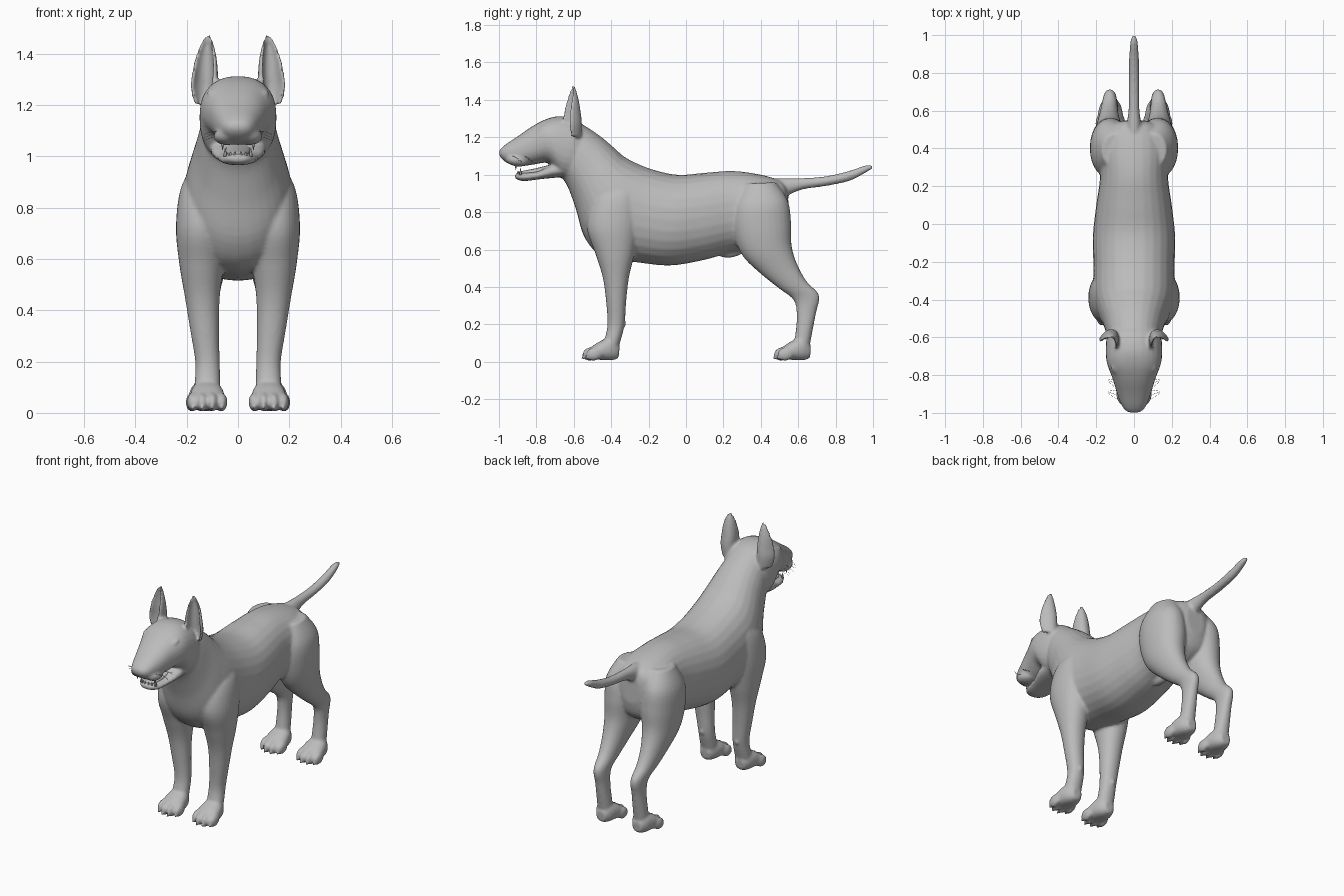
import bpy, bmesh, math
from mathutils import Vector, Matrix

coat = bpy.data.materials.new("warm_grey")
coat.diffuse_color = (0.5, 0.5, 0.5, 1)


def spline(rows, steps=5):
    """Catmull-Rom interpolation through rows of numbers."""
    out = []
    for i in range(len(rows) - 1):
        p0, p1, p2, p3 = (rows[max(i - 1, 0)], rows[i], rows[i + 1],
                          rows[min(i + 2, len(rows) - 1)])
        for s in range(steps):
            t = s / steps
            out.append([0.5 * (2 * b + (c - a) * t + (2 * a - 5 * b + 4 * c - d) * t * t
                               + (3 * b - a - 3 * c + d) * t ** 3)
                        for a, b, c, d in zip(p0, p1, p2, p3)])
    return out + [list(rows[-1])]


def skin(bm, rings):
    vs = [[bm.verts.new(p) for p in r] for r in rings]
    n = len(vs[0])
    for a, b in zip(vs, vs[1:]):
        for i in range(n):
            bm.faces.new((a[i], a[(i + 1) % n], b[(i + 1) % n], b[i]))
    bm.faces.new(vs[0])
    bm.faces.new(vs[-1][::-1])


def loft(bm, rows, power=2.0, side=1, n=28):
    """Rows: y, z of one edge, y, z of the opposite edge, half width, centre x."""
    rings = []
    for ya, za, yb, zb, w, x in spline([r if len(r) == 6 else (*r, 0) for r in rows]):
        mid = Vector((x, (ya + yb) / 2, (za + zb) / 2))
        half = Vector((0, (ya - yb) / 2, (za - zb) / 2))
        ring = []
        for k in range(n):
            c, s = math.cos(k * math.tau / n), math.sin(k * math.tau / n)
            c, s = (math.copysign(abs(v) ** (2 / power), v) for v in (c, s))
            p = mid + half * s + Vector((max(w, 0.003) * c, 0, 0))
            ring.append((p.x * side, p.y, p.z))
        rings.append(ring)
    skin(bm, rings)


def ball(bm, pos, size, pitch=0.0):
    m = Matrix.Translation(pos) @ Matrix.Rotation(pitch, 4, 'X') @ Matrix.Diagonal((*size, 1))
    bmesh.ops.create_uvsphere(bm, u_segments=20, v_segments=12, radius=1, matrix=m)


def ear(bm, side):
    """Upright pointed cup, open to the front and outside."""
    rows = [(1.20, 0.118, -0.600, 0.045, 0.045), (1.27, 0.125, -0.605, 0.054, 0.055),
            (1.33, 0.122, -0.606, 0.051, 0.050), (1.39, 0.120, -0.604, 0.042, 0.036),
            (1.44, 0.118, -0.603, 0.026, 0.022), (1.478, 0.115, -0.603, 0.007, 0.008)]
    turn = Matrix.Rotation(math.radians(22), 3, 'Z')
    rings = []
    for z, x, y, w, d in spline(rows):
        outer = [(w * math.cos(a), d * (1.5 * math.sin(a) - 0.6))
                 for a in [math.pi * k / 14 for k in range(15)]]
        inner = [(0.72 * w * math.cos(a), d * (1.05 * math.sin(a) - 0.7))
                 for a in [math.pi * k / 14 for k in range(14, -1, -1)]]
        ring = []
        for u, v in outer + inner:
            p = turn @ Vector((u, v, 0))
            ring.append(((x + p.x) * side, y + p.y, z))
        rings.append(ring)
    skin(bm, rings)


def paw(bm, y, x, side):
    """Paw with four toes; y is the front of the toes."""
    loft(bm, [(y + 0.20, 0.085, y + 0.195, 0.02, 0.03, x), (y + 0.16, 0.13, y + 0.16, 0.008, 0.055, x),
              (y + 0.10, 0.112, y + 0.10, 0.01, 0.068, x), (y + 0.05, 0.08, y + 0.05, 0.015, 0.06, x),
              (y + 0.03, 0.06, y + 0.03, 0.025, 0.04, x)], 2.3, side)
    for dx, dy in ((-0.057, 0.065), (-0.02, 0.045), (0.02, 0.045), (0.057, 0.065)):
        ball(bm, (side * (x + dx), y + dy, 0.042), (0.022, 0.045, 0.036), 0.25)
        ball(bm, (side * (x + dx), y + dy - 0.035, 0.022), (0.007, 0.02, 0.012), 0.4)


def finish(bm, name):
    bmesh.ops.recalc_face_normals(bm, faces=bm.faces)
    mesh = bpy.data.meshes.new(name)
    bm.to_mesh(mesh)
    bm.free()
    mesh.materials.append(coat)
    mesh.shade_smooth()
    ob = bpy.data.objects.new(name, mesh)
    bpy.context.collection.objects.link(ob)
    return ob


body = bmesh.new()
# Torso and neck, rump to throat
loft(body, [(0.545, 0.92, 0.55, 0.75, 0.06), (0.51, 0.965, 0.52, 0.66, 0.14),
            (0.40, 1.0, 0.42, 0.60, 0.185), (0.25, 1.02, 0.25, 0.585, 0.18),
            (0.10, 1.01, 0.10, 0.545, 0.20), (-0.05, 1.0, -0.08, 0.515, 0.218),
            (-0.20, 1.035, -0.25, 0.53, 0.215), (-0.32, 1.09, -0.44, 0.56, 0.215),
            (-0.38, 1.14, -0.54, 0.66, 0.195), (-0.45, 1.20, -0.59, 0.82, 0.165),
            (-0.53, 1.255, -0.63, 0.93, 0.145), (-0.58, 1.28, -0.66, 0.98, 0.13)], 2.2)
# Skull and muzzle
loft(body, [(-0.50, 1.20, -0.55, 1.0, 0.10), (-0.57, 1.285, -0.60, 0.97, 0.14),
            (-0.66, 1.313, -0.67, 0.985, 0.15), (-0.74, 1.30, -0.735, 1.06, 0.143),
            (-0.82, 1.26, -0.81, 1.055, 0.115), (-0.90, 1.205, -0.89, 1.045, 0.09),
            (-0.96, 1.165, -0.95, 1.06, 0.068), (-0.99, 1.14, -0.985, 1.085, 0.045),
            (-1.0, 1.125, -0.998, 1.105, 0.02)], 2.3)
# Lower jaw
loft(body, [(-0.64, 1.08, -0.64, 0.99, 0.11), (-0.72, 1.055, -0.72, 0.982, 0.105),
            (-0.79, 1.02, -0.79, 0.975, 0.085), (-0.86, 1.012, -0.865, 0.966, 0.068),
            (-0.90, 1.01, -0.905, 0.975, 0.045), (-0.915, 1.0, -0.915, 0.985, 0.02)], 2.4)
# Tail
loft(body, [(0.44, 0.98, 0.48, 0.84, 0.05), (0.53, 0.982, 0.54, 0.885, 0.038),
            (0.62, 0.982, 0.62, 0.92, 0.028), (0.75, 0.992, 0.75, 0.94, 0.027),
            (0.87, 1.02, 0.875, 0.967, 0.026), (0.96, 1.05, 0.965, 1.013, 0.02),
            (1.0, 1.05, 1.0, 1.035, 0.008)])
# Belly bump
ball(body, (0, 0.24, 0.592), (0.03, 0.075, 0.035), 0.15)

for side in (-1, 1):
    # Front leg and shoulder
    loft(body, [(-0.42, 0.98, -0.27, 1.0, 0.05, 0.10), (-0.50, 0.87, -0.25, 0.90, 0.085, 0.135),
                (-0.53, 0.72, -0.25, 0.74, 0.10, 0.142), (-0.485, 0.58, -0.275, 0.58, 0.087, 0.142),
                (-0.445, 0.45, -0.305, 0.45, 0.068, 0.139), (-0.427, 0.32, -0.32, 0.32, 0.056, 0.130),
                (-0.42, 0.20, -0.328, 0.20, 0.048, 0.119), (-0.435, 0.12, -0.35, 0.11, 0.05, 0.119),
                (-0.45, 0.06, -0.37, 0.05, 0.05, 0.119)], 2.1, side)
    ball(body, (side * 0.12, -0.334, 0.205), (0.015, 0.014, 0.02))
    paw(body, -0.555, 0.12, side)
    # Hind leg with thigh, hock and paw
    loft(body, [(0.30, 0.95, 0.48, 0.96, 0.07, 0.10), (0.25, 0.83, 0.545, 0.86, 0.10, 0.125),
                (0.25, 0.70, 0.562, 0.74, 0.108, 0.125), (0.30, 0.57, 0.565, 0.62, 0.092, 0.13),
                (0.40, 0.47, 0.595, 0.52, 0.068, 0.133), (0.50, 0.39, 0.645, 0.43, 0.05, 0.132),
                (0.575, 0.33, 0.712, 0.355, 0.038, 0.128), (0.592, 0.25, 0.695, 0.26, 0.037, 0.126),
                (0.585, 0.15, 0.672, 0.14, 0.042, 0.125), (0.57, 0.06, 0.655, 0.05, 0.045, 0.125)],
         2.1, side)
    paw(body, 0.468, 0.125, side)
    ear(body, side)
    # Brow, cheek and lip
    ball(body, (side * 0.088, -0.765, 1.247), (0.033, 0.036, 0.014), 0.5)
    ball(body, (side * 0.088, -0.772, 1.207), (0.028, 0.03, 0.012), 0.5)
    ball(body, (side * 0.045, -0.90, 1.078), (0.05, 0.065, 0.034), -0.1)
# Nose
ball(body, (0, -0.972, 1.122), (0.045, 0.026, 0.026))

dog = finish(body, "body")
remesh = dog.modifiers.new("fuse", 'REMESH')
remesh.mode, remesh.voxel_size, remesh.use_smooth_shade = 'VOXEL', 0.0085, True
soften = dog.modifiers.new("soften", 'SMOOTH')
soften.factor, soften.iterations = 0.5, 5

# Eyes
for side, label in ((-1, "right"), (1, "left")):
    bm = bmesh.new()
    ball(bm, (side * 0.088, -0.775, 1.227), (0.024, 0.024, 0.018))
    finish(bm, label + "_eye")

# Tongue
bm = bmesh.new()
loft(bm, [(-0.70, 1.06, -0.70, 1.02, 0.05), (-0.80, 1.035, -0.80, 1.0, 0.045),
          (-0.875, 1.02, -0.875, 1.0, 0.032), (-0.895, 1.012, -0.895, 1.004, 0.012)])
finish(bm, "tongue")

# Teeth
bm = bmesh.new()
for side in (-1, 1):
    for x, y, z, h, flip in ((0.05, -0.885, 1.017, 0.035, 0), (0.06, -0.91, 1.043, 0.035, 1),
                             (0.012, -0.9, 1.01, 0.018, 0), (0.03, -0.895, 1.01, 0.018, 0)):
        m = Matrix.Translation((side * x, y, z)) @ Matrix.Rotation(math.pi * flip, 4, 'X')
        bmesh.ops.create_cone(bm, cap_ends=True, segments=8, radius1=0.008, radius2=0.001,
                              depth=h, matrix=m)
finish(bm, "teeth")

# Whiskers
whiskers = bpy.data.curves.new("whiskers", 'CURVE')
whiskers.dimensions, whiskers.bevel_depth, whiskers.bevel_resolution = '3D', 0.0007, 0
for side in (-1, 1):
    for k in range(6):
        y, z = -0.93 + 0.02 * k, 1.10 - 0.012 * (k % 3)
        line = whiskers.splines.new('POLY')
        line.points.add(2)
        for point, (dx, dy, dz) in zip(line.points, ((0.07, 0, 0), (0.105, 0.01, -0.003),
                                                     (0.135, 0.035 - 0.015 * (k % 3), -0.015))):
            point.co = (side * dx, y + dy, z + dz, 1)
whiskers.materials.append(coat)
bpy.context.collection.objects.link(bpy.data.objects.new("whiskers", whiskers))
